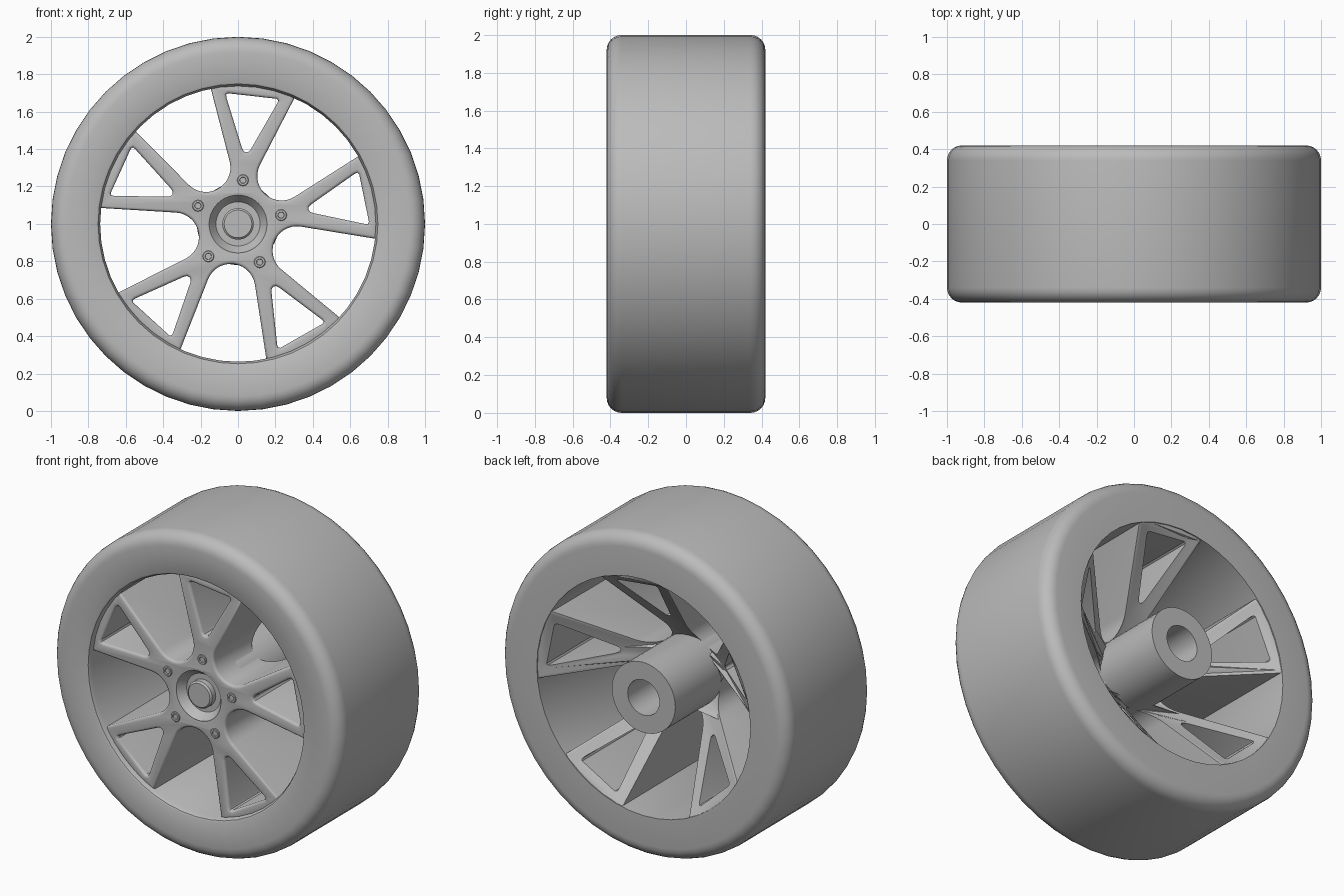
import bpy
import bmesh
from math import sin, cos, pi, radians, hypot
from mathutils import Matrix, Vector

if "Cube" in bpy.data.objects:
    bpy.data.objects.remove(bpy.data.objects["Cube"])

GREY = (0.5, 0.5, 0.5, 1)
mat = bpy.data.materials.new("plain grey")
mat.use_nodes = True
mat.diffuse_color = GREY
mat.node_tree.nodes["Principled BSDF"].inputs["Base Color"].default_value = GREY

# Local +z of every part points to the front, and the axle sits at height 1
TO_WORLD = Matrix.Translation((0, 0, 1)) @ Matrix.Rotation(pi / 2, 4, 'X')
STEM = radians(83.6)      # direction of the first spoke pair
FRONT = 0.39              # front plane of the spokes


def finish(name, bm):
    bmesh.ops.remove_doubles(bm, verts=bm.verts, dist=0.0002)
    bmesh.ops.recalc_face_normals(bm, faces=bm.faces)
    bm.transform(TO_WORLD)
    mesh = bpy.data.meshes.new(name)
    bm.to_mesh(mesh)
    bm.free()
    mesh.materials.append(mat)
    obj = bpy.data.objects.new(name, mesh)
    bpy.context.collection.objects.link(obj)
    bpy.ops.object.select_all(action='DESELECT')
    obj.select_set(True)
    bpy.context.view_layer.objects.active = obj
    bpy.ops.object.shade_smooth_by_angle(angle=radians(32))
    return obj


def lathe(name, profile, steps, closed=False, centre=(0, 0)):
    """Spin (radius, depth) points around the axle direction."""
    bm = bmesh.new()
    verts = [bm.verts.new((r, 0, z)) for r, z in profile]
    pairs = list(zip(verts, verts[1:]))
    if closed:
        pairs.append((verts[-1], verts[0]))
    edges = [bm.edges.new(p) for p in pairs]
    bmesh.ops.spin(bm, geom=verts + edges, cent=(0, 0, 0), axis=(0, 0, 1),
                   angle=2 * pi, steps=steps, use_merge=True)
    bmesh.ops.translate(bm, verts=bm.verts, vec=(centre[0], centre[1], 0))
    return finish(name, bm)


def arc(cx, cy, r, start, end, n):
    return [(cx + r * cos(radians(start + (end - start) * i / n)),
             cy + r * sin(radians(start + (end - start) * i / n))) for i in range(n + 1)]


def turned(points, angle):
    return [(x * cos(angle) - y * sin(angle), x * sin(angle) + y * cos(angle))
            for x, y in points]


def mirrored(half):
    """Add the left half of an outline given from the centre line rightwards."""
    return half + [(-x, y) for x, y in reversed(half) if x > 0.0001]


# Tyre with rounded shoulders and a small chamfered front lip
tyre = ([(0.74, -0.42)] + arc(0.92, -0.34, 0.08, -90, 0, 6)
        + arc(0.92, 0.34, 0.08, 0, 90, 6) + [(0.757, 0.42), (0.748, 0.415), (0.737, 0.39)])
lathe("tyre", tyre, 48, closed=True)

# Hub: front cap in a funnel, long sleeve with a bore at the back
hub = [(0, 0.385), (0.074, 0.385), (0.084, 0.375), (0.084, 0.34), (0.118, 0.34),
       (0.155, FRONT), (0.165, FRONT - 0.002), (0.165, 0.3), (0.205, 0.3),
       (0.22, 0.2), (0.22, -0.42), (0.11, -0.42), (0.11, 0.2), (0, 0.2)]
lathe("hub", hub, 40)

# Spoke star: five Y-shaped pairs with triangular openings
curve = bpy.data.curves.new("spoke_outline", 'CURVE')
curve.dimensions = '2D'
curve.fill_mode = 'BOTH'
curve.bevel_depth = 0.016
curve.offset = -0.016
curve.bevel_resolution = 2
curve.extrude = FRONT - curve.bevel_depth


def add_loop(points):
    spline = curve.splines.new('POLY')
    spline.points.add(len(points) - 1)
    for p, (x, y) in zip(spline.points, points):
        p.co = (x, y, 0, 1)
    spline.use_cyclic_u = True


throat = arc(0.203, 0.28, 0.13, 159, 234, 7)
sector = mirrored([(0, 0.75), (0.12, 0.742), (0.229, 0.713)] + throat[:-1])
sector = sector[sector.index(throat[-2]) + 1:] + sector[:sector.index(throat[-2]) + 1]
opening = mirrored([(0.0, 0.385), (0.013, 0.389), (0.024, 0.405),
                    (0.137, 0.665), (0.14, 0.68), (0.13, 0.688)])
outline = []
for k in range(5):
    spin = STEM - pi / 2 - k * 2 * pi / 5
    outline += turned(sector, spin)
    outline += turned([throat[-1]], spin)
    add_loop(turned(opening, spin))
add_loop(outline)
add_loop(arc(0, 0, 0.148, 0, 351, 39))

helper = bpy.data.objects.new("spoke_outline", curve)
bpy.context.collection.objects.link(helper)
graph = bpy.context.evaluated_depsgraph_get()
solid = bpy.data.meshes.new_from_object(helper.evaluated_get(graph))
bm = bmesh.new()
bm.from_mesh(solid)
bpy.data.objects.remove(helper)
bpy.data.meshes.remove(solid)

# The back of the star slopes: thin at the hub, full depth at the tyre
for v in bm.verts:
    if v.co.z < 0:
        r = max(hypot(v.co.x, v.co.y), 0.2)
        v.co.z = max(-0.415, -0.06 - (r - 0.33) * 0.865)
finish("spokes", bm)

# Wheel bolts
bolt = [(0.031, FRONT - 0.02), (0.031, FRONT + 0.004), (0.028, FRONT + 0.008),
        (0.018, FRONT + 0.008), (0.016, FRONT + 0.001), (0, FRONT + 0.001)]
for k in range(5):
    a = STEM + k * 2 * pi / 5
    lathe("wheel_bolt_%d" % (k + 1), bolt, 12, centre=(0.235 * cos(a), 0.235 * sin(a)))
